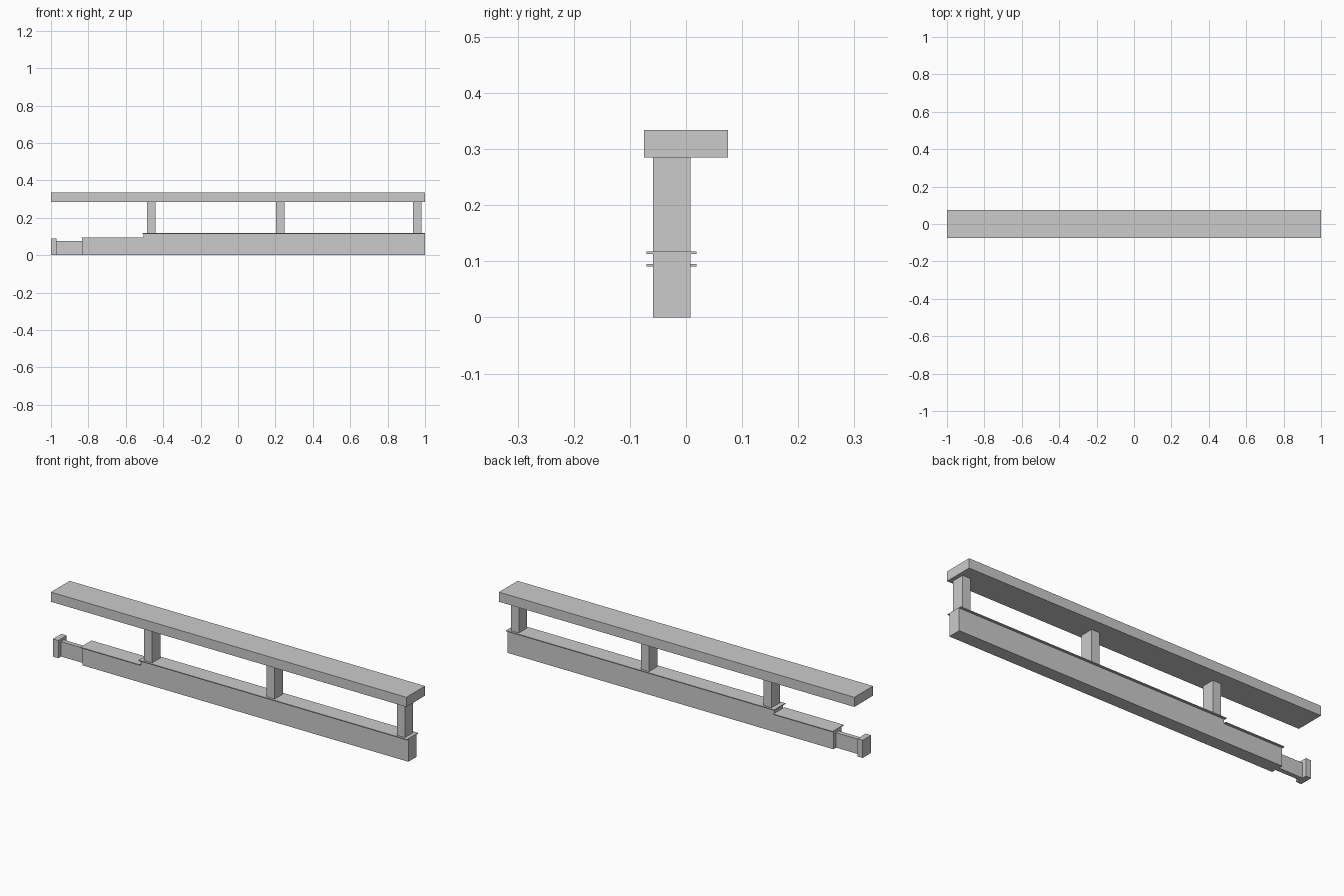
import bpy
import bmesh

if "Cube" in bpy.data.objects:
    bpy.data.objects.remove(bpy.data.objects["Cube"])


def box(name, x, y, z):
    """Box from (min, max) ranges on each axis."""
    bm = bmesh.new()
    bmesh.ops.create_cube(bm, size=1.0)
    for v in bm.verts:
        v.co = [r[0] if c < 0 else r[1] for c, r in zip(v.co, (x, y, z))]
    mesh = bpy.data.meshes.new(name)
    bm.to_mesh(mesh)
    bm.free()
    obj = bpy.data.objects.new(name, mesh)
    bpy.context.collection.objects.link(obj)
    return obj


WALL_Y = (-0.059, 0.008)
CAP_Y = (-0.070, 0.019)

# Overhead roof slab
box("roof_slab", (-1.0, 1.0), (-0.075, 0.075), (0.285, 0.334))

# Stepped wall with thin overhanging caps
box("high_wall", (-0.505, 1.0), WALL_Y, (0.0, 0.113))
box("high_wall_cap", (-0.51, 1.0), CAP_Y, (0.113, 0.1175))
box("mid_wall", (-0.835, -0.505), WALL_Y, (0.0, 0.091))
box("mid_wall_cap", (-0.838, -0.505), CAP_Y, (0.091, 0.0955))

# Narrow low wall and end pier
box("low_wall", (-0.97, -0.835), (-0.037, -0.014), (0.0, 0.076))
box("end_pier", (-1.0, -0.97), WALL_Y, (0.0, 0.09))

# Posts between wall and roof
for i, x in enumerate((-0.464, 0.225, 0.958)):
    box(f"roof_post_{i + 1}", (x - 0.0225, x + 0.0225), WALL_Y, (0.1175, 0.285))
